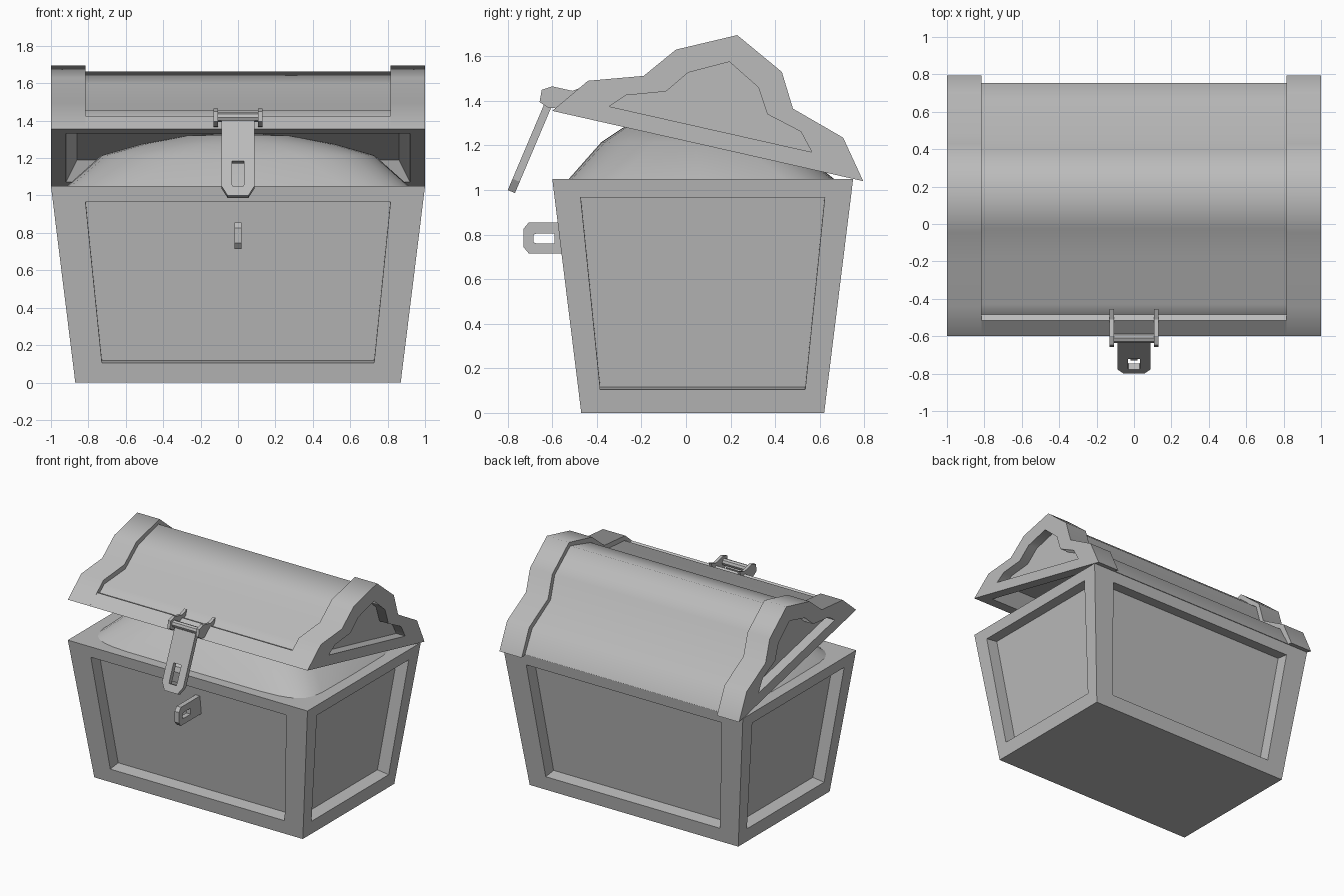
import bpy, bmesh, math
from mathutils import Vector

if "Cube" in bpy.data.objects:
    bpy.data.objects.remove(bpy.data.objects["Cube"], do_unlink=True)

grey = bpy.data.materials.new("plain grey")
grey.use_nodes = True
COLOUR = (0.5, 0.5, 0.5, 1)
grey.diffuse_color = COLOUR
grey.node_tree.nodes["Principled BSDF"].inputs["Base Color"].default_value = COLOUR


def finish(name, bm, smooth=None):
    """Turn a bmesh into a named grey object."""
    bmesh.ops.recalc_face_normals(bm, faces=bm.faces)
    mesh = bpy.data.meshes.new(name)
    bm.to_mesh(mesh)
    bm.free()
    obj = bpy.data.objects.new(name, mesh)
    bpy.context.collection.objects.link(obj)
    mesh.materials.append(grey)
    if smooth:
        shade(obj, smooth)
    return obj


def activate(obj):
    bpy.ops.object.select_all(action='DESELECT')
    obj.select_set(True)
    bpy.context.view_layer.objects.active = obj


def shade(obj, degrees):
    activate(obj)
    bpy.ops.object.shade_smooth_by_angle(angle=math.radians(degrees))


def bridge(bm, a, b):
    for i in range(len(a)):
        j = (i + 1) % len(a)
        bm.faces.new((a[i], a[j], b[j], b[i]))


def loft(name, rings, smooth=None):
    """Closed solid through rings of equal point count."""
    bm = bmesh.new()
    loops = [[bm.verts.new(p) for p in r] for r in rings]
    for a, b in zip(loops, loops[1:]):
        bridge(bm, a, b)
    bm.faces.new(loops[0])
    bm.faces.new(loops[-1])
    return finish(name, bm, smooth)


def prism(name, profile, x0, x1, smooth=None):
    """Side profile (y, z) extruded along x."""
    return loft(name, [[(x, y, z) for y, z in profile] for x in (x0, x1)], smooth)


def holed(name, outer, inner, near, far):
    """Plate with a through hole; near and far place 2D points in space."""
    bm = bmesh.new()
    on, inn, of, inf = [[bm.verts.new(f(*p)) for p in pts]
                        for f in (near, far) for pts in (outer, inner)]
    for a, b in ((on, inn), (inn, inf), (inf, of), (of, on)):
        bridge(bm, a, b)
    return finish(name, bm)


# Chest body: flared box with a sunken panel on each side
bottom = [Vector(p) for p in ((-.87, -.47, 0), (.87, -.47, 0), (.87, .62, 0), (-.87, .62, 0))]
top = [Vector(p) for p in ((-1, -.6, 1.05), (1, -.6, 1.05), (1, .75, 1.05), (-1, .75, 1.05))]
bm = bmesh.new()
vb = [bm.verts.new(p) for p in bottom]
vt = [bm.verts.new(p) for p in top]
bm.faces.new(vb)
bm.faces.new(vt)
for i in range(4):
    j = (i + 1) % 4
    normal = (bottom[j] - bottom[i]).cross(top[i] - bottom[i]).normalized()
    inner = []
    for u, v in ((.088, .1), (.912, .1), (.912, .92), (.088, .92)):
        low, high = bottom[i].lerp(bottom[j], u), top[i].lerp(top[j], u)
        inner.append(low.lerp(high, v))
    rim = [bm.verts.new(p) for p in inner]
    deep = [bm.verts.new(p - normal * .095) for p in inner]
    bridge(bm, [vb[i], vb[j], vt[j], vt[i]], rim)
    bridge(bm, rim, deep)
    bm.faces.new(deep)
finish("chest_body", bm)


# Heaped contents
def oval(rx, ya, yb, z, power, n=32):
    pts = []
    for k in range(n):
        c, s = math.cos(k * math.tau / n), math.sin(k * math.tau / n)
        x = math.copysign(abs(c) ** (2 / power), c) * rx
        y = math.copysign(abs(s) ** (2 / power), s) * (yb - ya) / 2 + (ya + yb) / 2
        pts.append((x, y, z))
    return pts


loft("contents_heap", [oval(.92, -.53, .67, 1.045, 7), oval(.73, -.38, .46, 1.215, 4),
                       oval(.52, -.29, .26, 1.275, 3), oval(.28, -.21, .06, 1.32, 2.5),
                       oval(.1, -.13, -.03, 1.33, 2)], 60)

# Cavity in the underside of the tilted lid
along, up = Vector((0, .975, -.22)), Vector((0, .22, .975))
origin = Vector((0, -.6, 1.355))


def cavity_ring(half, a, b, height):
    return [origin + Vector((x, 0, 0)) + along * s + up * height
            for x, s in ((-half, a), (half, a), (half, b), (-half, b))]


cutter = loft("cavity_cutter", [cavity_ring(.93, .10, 1.30, -.02), cavity_ring(.92, .11, 1.29, 0),
                                cavity_ring(.86, .17, 1.235, .11)])
cutter.hide_render = True


def hollow(obj):
    mod = obj.modifiers.new("cavity", 'BOOLEAN')
    mod.operation, mod.solver, mod.object = 'DIFFERENCE', 'EXACT', cutter
    activate(obj)
    bpy.ops.object.modifier_apply(modifier=mod.name)
    shade(obj, 57)


# Lid middle, set slightly below the end caps
middle = [(-.6, 1.355), (-.515, 1.425), (-.485, 1.412), (-.43, 1.457), (-.18, 1.475),
          (-.025, 1.597), (.215, 1.663), (.40, 1.515), (.45, 1.345), (.67, 1.212), (.755, 1.05)]
hollow(prism("lid_middle", middle, -.82, .82))

# Lid end caps with a sunken panel
cap = [(-.6, 1.355), (-.44, 1.49), (-.19, 1.512), (-.045, 1.63), (.23, 1.695),
       (.43, 1.53), (.48, 1.365), (.705, 1.235), (.795, 1.04)]
panel = [(-.345, 1.375), (-.27, 1.425), (-.09, 1.442), (.01, 1.527), (.195, 1.575),
         (.325, 1.46), (.365, 1.34), (.515, 1.262), (.565, 1.17)]
for side, name in ((1, "lid_cap_left"), (-1, "lid_cap_right")):
    rings = [(cap, .815), (cap, 1), (panel, 1), (panel, .925)]
    hollow(loft(name, [[(side * x, y, z) for y, z in pts] for pts, x in rings]))
bpy.data.objects.remove(cutter, do_unlink=True)

# Hinge of the hasp: two ears and a pin
ear = [(-.62, 1.37), (-.657, 1.395), (-.647, 1.45), (-.60, 1.465), (-.51, 1.445),
       (-.455, 1.465), (-.47, 1.42), (-.57, 1.365)]
for side, name in ((1, "hasp_ear_left"), (-1, "hasp_ear_right")):
    prism(name, ear, side * .108, side * .13)
pin = [(-.61 + .025 * math.cos(k * math.tau / 8), 1.418 + .025 * math.sin(k * math.tau / 8))
       for k in range(8)]
prism("hasp_pin", pin, -.12, .12)

# Hanging hasp strap with a slot
strap = [(.088, 0), (.088, .38), (.055, .435), (-.055, .435), (-.088, .38), (-.088, 0)]
slot = [(.032, .235), (.032, .36), (.03, .38), (-.03, .38), (-.032, .36), (-.032, .235)]


def on_strap(depth):
    return lambda x, s: (x, -.63 - .39 * s + .92 * depth, 1.40 - .92 * s - .39 * depth)


holed("hasp_strap", strap, slot, on_strap(0), on_strap(.035))

# Staple on the front panel
staple = [(-.42, .715), (-.705, .715), (-.73, .745), (-.73, .825), (-.705, .855), (-.42, .855)]
eye = [(-.59, .76), (-.67, .76), (-.685, .765), (-.685, .80), (-.67, .805), (-.59, .805)]
holed("lock_staple", staple, eye, lambda y, z: (-.018, y, z), lambda y, z: (.018, y, z))
